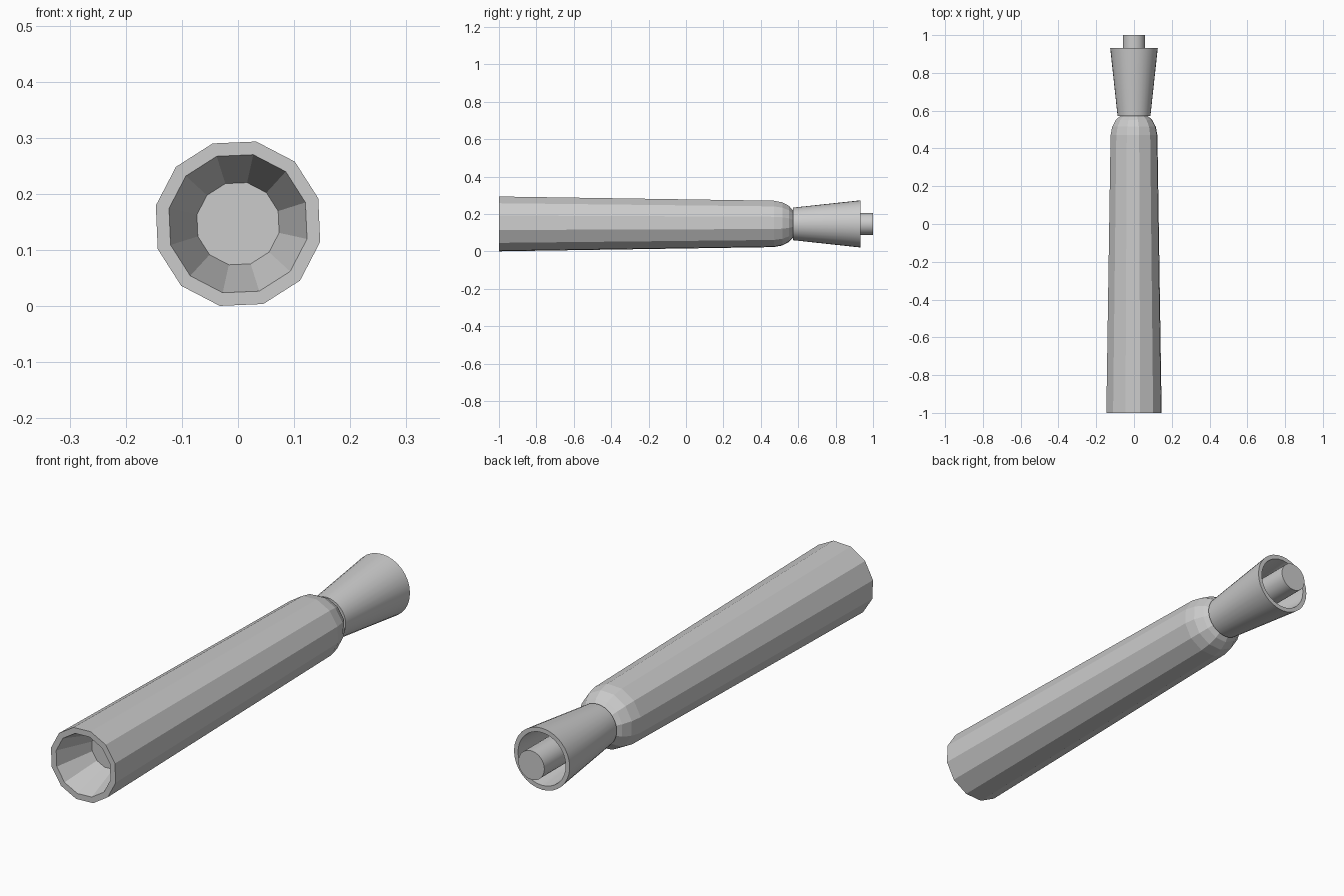
import bpy, bmesh
from math import sin, cos, radians, tau

if "Cube" in bpy.data.objects:
    bpy.data.objects.remove(bpy.data.objects["Cube"])

CZ = 0.147  # height of the common axis


def lathe(name, profile, sides, phase=0.0, smooth=False):
    """Closed solid of revolution around the y axis from (y, radius) points, capped at both ends."""
    bm = bmesh.new()
    rings = []
    for y, r in profile:
        rings.append([bm.verts.new((r * cos(phase + tau * i / sides), y,
                                    CZ + r * sin(phase + tau * i / sides)))
                      for i in range(sides)])
    for a, b in zip(rings, rings[1:]):
        for i in range(sides):
            j = (i + 1) % sides
            bm.faces.new((a[i], a[j], b[j], b[i]))
    bm.faces.new(rings[0])
    bm.faces.new(rings[-1])
    bmesh.ops.recalc_face_normals(bm, faces=bm.faces)
    mesh = bpy.data.meshes.new(name)
    bm.to_mesh(mesh)
    bm.free()
    ob = bpy.data.objects.new(name, mesh)
    bpy.context.collection.objects.link(ob)
    if smooth:
        bpy.ops.object.select_all(action='DESELECT')
        ob.select_set(True)
        bpy.context.view_layer.objects.active = ob
        bpy.ops.object.shade_smooth_by_angle(angle=radians(30))
    return ob


# Twelve-sided tube: recessed front mouth, tapered barrel, rounded shoulder
lathe("barrel", [(-0.84, 0.075), (-1.0, 0.126), (-1.0, 0.150), (0.47, 0.127),
                 (0.515, 0.118), (0.55, 0.099), (0.575, 0.072)],
      12, radians(17.5))

# Flared hollow cone at the back
lathe("flared_nozzle", [(0.572, 0.087), (0.932, 0.126), (0.932, 0.108), (0.62, 0.075)],
      32, smooth=True)

# Round pin running through the nozzle
lathe("center_pin", [(0.60, 0.059), (1.0, 0.059)], 32, smooth=True)
